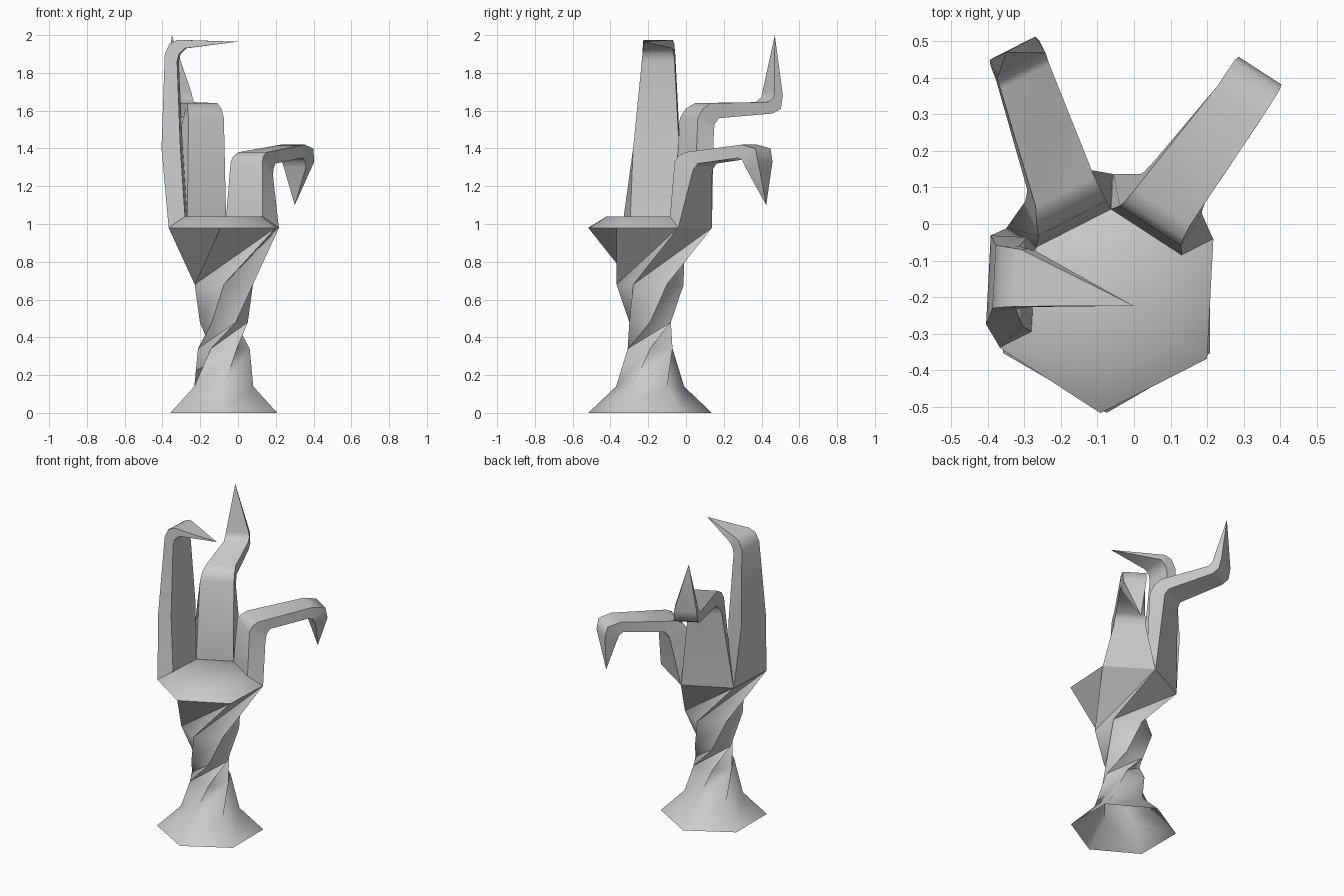
import bpy
from math import radians, cos, sin
from mathutils import Vector

if "Cube" in bpy.data.objects:
    bpy.data.objects.remove(bpy.data.objects["Cube"])

CX, CY = -0.075, -0.19   # axis of the stem


def make(name, verts, faces):
    me = bpy.data.meshes.new(name)
    me.from_pydata([tuple(v) for v in verts], [], faces)
    me.update()
    ob = bpy.data.objects.new(name, me)
    bpy.context.collection.objects.link(ob)
    bpy.ops.object.select_all(action='DESELECT')
    bpy.context.view_layer.objects.active = ob
    ob.select_set(True)
    bpy.ops.object.shade_smooth_by_angle(angle=radians(65))
    return ob


# Twisted six-sided stem flaring into the palm: (z, radius, twist)
rings = [(0, .327, 0), (.14, .18, 0), (.34, .137, 30), (.48, .127, 90),
         (.68, .178, 120), (.98, .328, 177), (1.04, .23, 177)]
verts, faces = [], []
for z, r, tw in rings:
    for k in range(6):
        a = radians(90 + tw + 60 * k)
        verts.append((CX + r * cos(a), CY + r * sin(a), z))
for i in range(len(rings) - 1):
    for k in range(6):
        a, b = i * 6 + k, i * 6 + (k + 1) % 6
        faces += [(a, b, b + 6), (a, b + 6, a + 6)]
faces.append(tuple(range(len(verts) - 6, len(verts))))
make("stem_and_palm", verts, faces)


# Four-sided finger growing from one palm edge.
# Section: (inner distance, inner z, outer distance, outer z, half width, side shift)
def finger(name, angle, sections, tip):
    a = radians(angle)
    n = Vector((cos(a), sin(a), 0))
    t = Vector((-sin(a), cos(a), 0))

    def place(d, s, z):
        return Vector((CX, CY, 0)) + n * d + t * s + Vector((0, 0, z))

    vs, fs = [], []
    for j, (di, zi, do, zo, w, s) in enumerate(sections):
        wi = .115 if j == 0 else w      # inner palm edge is shorter
        vs += [place(do, s - w, zo), place(do, s + w, zo),
               place(di, s + wi, zi), place(di, s - wi, zi)]
    for j in range(len(sections) - 1):
        for k in range(4):
            p, q = j * 4 + k, j * 4 + (k + 1) % 4
            fs.append((p, q, q + 4, p + 4))
    vs.append(place(*tip))
    last = len(vs) - 5
    fs += [(last + k, last + (k + 1) % 4, len(vs) - 1) for k in range(4)]
    make(name, vs, fs)


finger("left_finger", 177, [
    (.20, 1.04, .284, .98, .163, 0),
    (.225, 1.40, .325, 1.40, .122, -.02),
    (.245, 1.86, .31, 1.90, .087, -.03),
    (.235, 1.90, .285, 1.955, .083, -.03),
    (.205, 1.93, .24, 1.975, .078, -.03)], (-.075, .03, 1.965))

finger("back_left_finger", 117, [
    (.20, 1.04, .284, .98, .163, 0),
    (.225, 1.56, .32, 1.49, .105, -.01),
    (.255, 1.61, .325, 1.53, .1, -.015),
    (.30, 1.64, .35, 1.56, .09, -.025),
    (.63, 1.645, .655, 1.585, .075, -.07),
    (.66, 1.67, .70, 1.61, .075, -.075),
    (.665, 1.70, .715, 1.68, .07, -.075)], (.713, -.055, 2.0))

finger("back_right_finger", 57, [
    (.20, 1.04, .284, .98, .163, 0),
    (.22, 1.33, .325, 1.25, .1, 0),
    (.24, 1.36, .335, 1.29, .095, 0),
    (.28, 1.38, .36, 1.32, .09, 0),
    (.64, 1.42, .62, 1.35, .075, -.02),
    (.725, 1.40, .645, 1.335, .074, -.02),
    (.74, 1.33, .66, 1.30, .07, -.02)], (.72, .02, 1.10))
